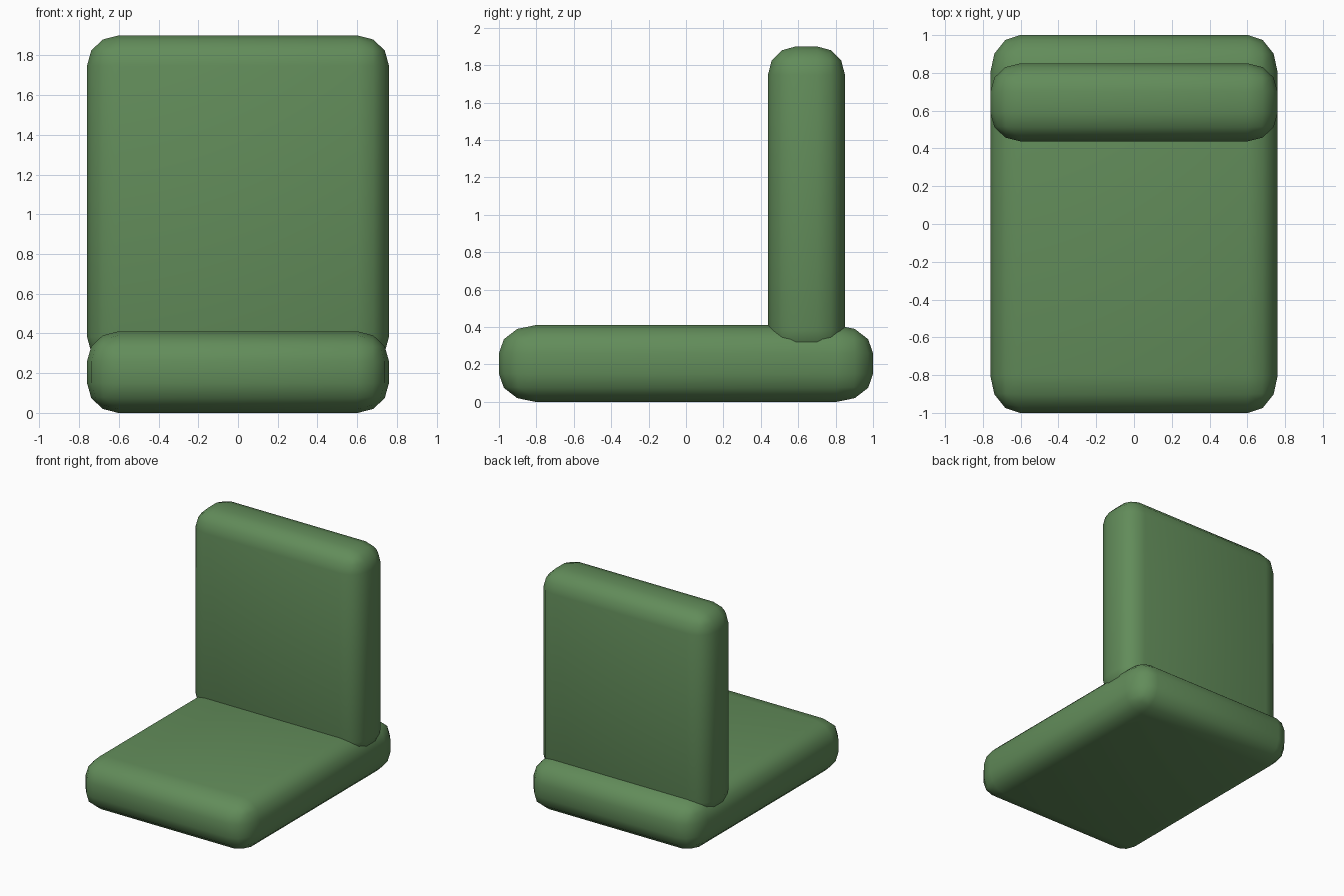
import bpy, bmesh
from mathutils import Matrix, Vector

if "Cube" in bpy.data.objects:
    bpy.data.objects.remove(bpy.data.objects["Cube"])

mat = bpy.data.materials.new("green_fabric")
mat.diffuse_color = (0.122, 0.263, 0.102, 1)
mat.use_nodes = True
mat.node_tree.nodes["Principled BSDF"].inputs["Base Color"].default_value = mat.diffuse_color


def cushion(name, lo, hi, radius):
    """Rounded box from corner lo to corner hi, with its own radius per axis."""
    lo, hi, radius = Vector(lo), Vector(hi), Vector(radius)
    size = [(hi[i] - lo[i]) / radius[i] for i in range(3)]
    bm = bmesh.new()
    bmesh.ops.create_cube(bm, size=1, matrix=Matrix.Diagonal((*size, 1)))
    bmesh.ops.bevel(bm, geom=bm.edges[:], offset=1, offset_type='OFFSET',
                    segments=3, profile=0.5, affect='EDGES')
    bmesh.ops.scale(bm, vec=radius, verts=bm.verts)
    bmesh.ops.translate(bm, vec=(lo + hi) / 2, verts=bm.verts)
    for f in bm.faces:
        f.smooth = True
    mesh = bpy.data.meshes.new(name)
    bm.to_mesh(mesh)
    bm.free()
    mesh.materials.append(mat)
    obj = bpy.data.objects.new(name, mesh)
    bpy.context.collection.objects.link(obj)
    return obj


# Flat seat cushion
cushion("seat", (-0.76, -1, 0), (0.76, 1, 0.41), (0.157, 0.195, 0.15))
# Upright back cushion, sunk into the seat
cushion("backrest", (-0.76, 0.438, 0.23), (0.76, 0.85, 1.9), (0.157, 0.148, 0.152))
